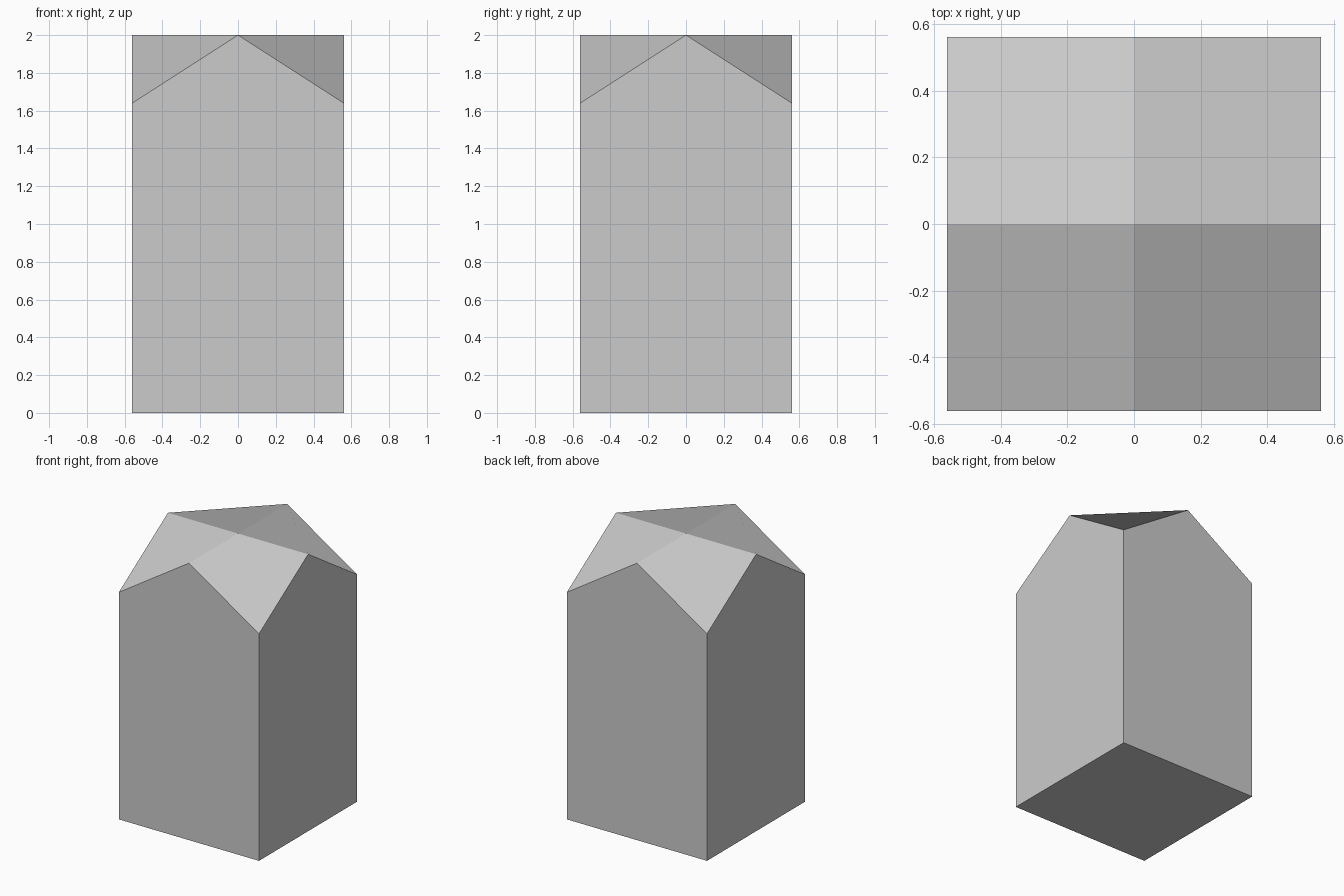
import bpy
import bmesh
from math import cos, sin, pi

cube = bpy.data.objects.get("Cube")
if cube:
    bpy.data.objects.remove(cube, do_unlink=True)

HALF = 0.56    # half width of the square plan
EAVE = 1.64    # height of the corners
PEAK = 2.0     # height of the gable tips and the centre

# One plain grey
grey = bpy.data.materials.new("light_grey")
colour = (0.6, 0.6, 0.6, 1.0)
grey.use_nodes = True
grey.diffuse_color = colour
grey.node_tree.nodes["Principled BSDF"].inputs["Base Color"].default_value = colour

bm = bmesh.new()


def ring(offset, reach, z):
    """Four points around the centre, a quarter turn apart."""
    return [bm.verts.new((reach * cos(offset + k * pi / 2),
                          reach * sin(offset + k * pi / 2), z)) for k in range(4)]


diagonal = HALF * 2 ** 0.5
base = ring(pi / 4, diagonal, 0)
eaves = ring(pi / 4, diagonal, EAVE)
tips = ring(0, HALF, PEAK)
centre = bm.verts.new((0, 0, PEAK))

# Floor, four gabled walls, and four folded roof quarters
bm.faces.new(base[::-1])
for k in range(4):
    bm.faces.new((base[k - 1], base[k], eaves[k], tips[k], eaves[k - 1]))
    after = tips[(k + 1) % 4]
    bm.faces.new((tips[k], eaves[k], after, centre))

mesh = bpy.data.meshes.new("gabled_block")
bm.to_mesh(mesh)
bm.free()
mesh.materials.append(grey)
block = bpy.data.objects.new("gabled_block", mesh)
bpy.context.collection.objects.link(block)
